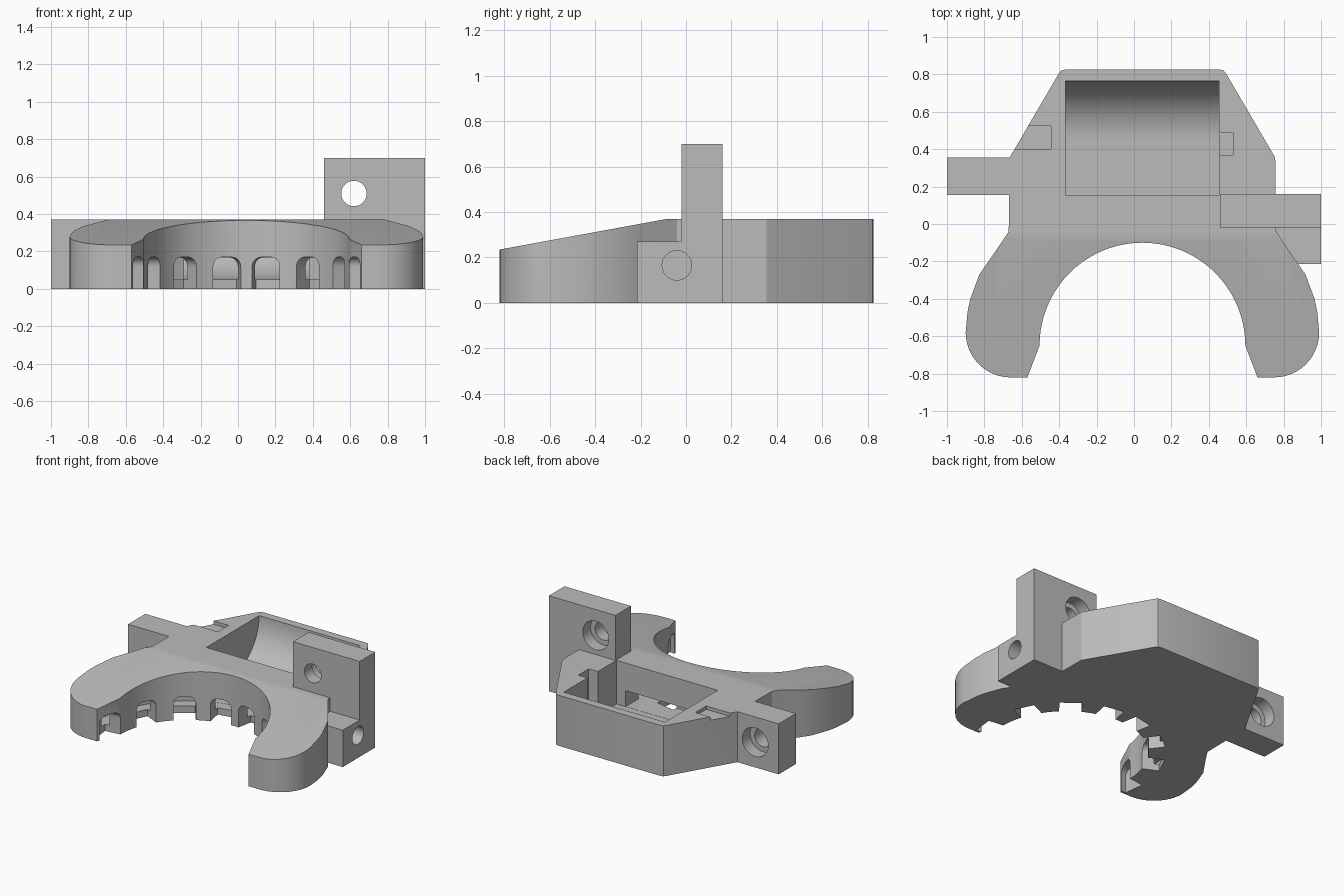
import bpy, bmesh, math
from mathutils import Matrix

if "Cube" in bpy.data.objects:
    bpy.data.objects.remove(bpy.data.objects["Cube"])

CX, CY, R = 0.045, -0.65, 0.55      # centre and radius of the round opening
TOP = 0.37

grey = bpy.data.materials.new("grey plastic")
grey.diffuse_color = (0.5, 0.5, 0.5, 1)
grey.use_nodes = True
grey.node_tree.nodes["Principled BSDF"].inputs["Base Color"].default_value = grey.diffuse_color


def prism(name, pts, axis, lo, hi):
    """Extrude a 2D outline along one axis."""
    place = {'x': lambda a, b, h: (h, a, b),
             'y': lambda a, b, h: (a, h, b),
             'z': lambda a, b, h: (a, b, h)}[axis]
    bm = bmesh.new()
    low = [bm.verts.new(place(a, b, lo)) for a, b in pts]
    high = [bm.verts.new(place(a, b, hi)) for a, b in pts]
    bm.faces.new(low)
    bm.faces.new(high)
    n = len(pts)
    for i in range(n):
        j = (i + 1) % n
        bm.faces.new((low[i], low[j], high[j], high[i]))
    bmesh.ops.recalc_face_normals(bm, faces=bm.faces)
    me = bpy.data.meshes.new(name)
    bm.to_mesh(me)
    bm.free()
    me.materials.append(grey)
    ob = bpy.data.objects.new(name, me)
    bpy.context.collection.objects.link(ob)
    return ob


def box(name, x0, x1, y0, y1, z0, z1):
    return prism(name, [(x0, y0), (x1, y0), (x1, y1), (x0, y1)], 'z', z0, z1)


def arc(cx, cy, r, a0, a1, n):
    return [(cx + r * math.cos(math.radians(a0 + (a1 - a0) * i / n)),
             cy + r * math.sin(math.radians(a0 + (a1 - a0) * i / n))) for i in range(n + 1)]


def rod(name, a, b, r, axis, lo, hi):
    return prism(name, arc(a, b, r, 0, 360, 32)[:-1], axis, lo, hi)


def combine(target, tool, op):
    """Apply a boolean and remove the tool."""
    mod = target.modifiers.new("bool", 'BOOLEAN')
    mod.object, mod.operation, mod.solver = tool, op, 'EXACT'
    bpy.context.view_layer.objects.active = target
    bpy.ops.object.modifier_apply(modifier=mod.name)
    bpy.data.objects.remove(tool)


def cut(tool):
    combine(body, tool, 'DIFFERENCE')


def join(tool):
    combine(body, tool, 'UNION')


# Flat outline: tapered back half and two curved arms
arm = [(0.715, -0.04), (0.775, -0.13), (0.83, -0.21), (0.872, -0.27), (0.92, -0.40),
       (0.935, -0.47), (0.945, -0.58)]
arm += arc(0.705, -0.58, 0.24, 0, -90, 12)[1:] + [(0.615, -0.82), (0.55, -0.65)]
right = [(CX + x, y) for x, y in arm]
left = [(CX - x, y) for x, y in reversed(arm)]
outline = [(-0.37, 0.825), (0.46, 0.825), (0.48, 0.82), (0.495, 0.80), (0.755, 0.355)]
outline += right + arc(CX, CY, R, 0, 180, 40)[1:-1] + left
outline += [(-0.665, 0.355), (-0.405, 0.80), (-0.39, 0.82)]
body = prism("bracket_body", outline, 'z', 0, TOP)

# Sloped top of the arms
cut(prism("slope_cutter", [(-0.08, TOP), (-0.9, 0.22), (-0.9, 0.6), (-0.08, 0.6)], 'x', -1.2, 1.2))

# Side tab, upright plate and low block
join(box("side_tab", -1.0, -0.6, 0.155, 0.355, 0, TOP))
join(box("upright_plate", 0.46, 1.0, -0.02, 0.16, 0, 0.70))
join(box("low_block", 0.70, 1.0, -0.215, -0.01, 0, 0.27))

# Open pocket with a curved back wall
pocket = [(0.155, 0.05)] + arc(0.445, TOP, 0.32, -90, 0, 20) + [(0.765, 0.5), (0.155, 0.5)]
cut(prism("pocket_cutter", pocket, 'x', -0.365, 0.455))

# Recesses beside the pocket
cut(box("right_notch_cutter", 0.44, 0.53, 0.37, 0.49, 0.06, 0.5))
cut(prism("left_recess_cutter", [(-0.66, 0.40), (-0.445, 0.40), (-0.445, 0.525), (-0.66, 0.525)],
          'z', TOP - 0.025, 0.5))

# Hidden ring channel that opens into the pocket
ring = arc(CX, CY, 0.74, -5, 185, 48) + arc(CX, CY, 0.63, 185, -5, 48)
cut(prism("channel_cutter", ring, 'z', 0.05, 0.168))
cut(box("passage_cutter", -0.29, 0.38, 0.0, 0.17, 0.051, 0.167))

# Arched slots around the opening
half, r = 0.075, 0.05
arch = [(-half, -0.02), (half, -0.02)]
arch += arc(half - r, 0.17 - r, r, 0, 90, 6) + arc(r - half, 0.17 - r, r, 90, 180, 6)
for deg in (11, 37, 65, 97):
    for side in (-1, 1):
        slot = prism("slot_cutter", arch, 'y', 0.42, 0.66)
        slot.data.transform(Matrix.Translation((CX, CY, 0)) @
                            Matrix.Rotation(math.radians(deg * side), 4, 'Z'))
        cut(slot)

# Screw holes with wide seats at the back
for x, z, back in ((0.62, 0.51, 0.16), (-0.81, 0.185, 0.355)):
    cut(rod("screw_hole_cutter", x, z, 0.068, 'y', back - 0.25, back + 0.05))
    cut(rod("screw_seat_cutter", x, z, 0.105, 'y', back - 0.09, back + 0.05))

# Side hole through the low block
cut(rod("side_hole_cutter", -0.04, 0.165, 0.065, 'x', 0.72, 1.1))

# Smooth curved walls, keep edges sharp
bpy.ops.object.select_all(action='DESELECT')
body.select_set(True)
bpy.context.view_layer.objects.active = body
bpy.ops.object.shade_smooth_by_angle(angle=math.radians(25))
